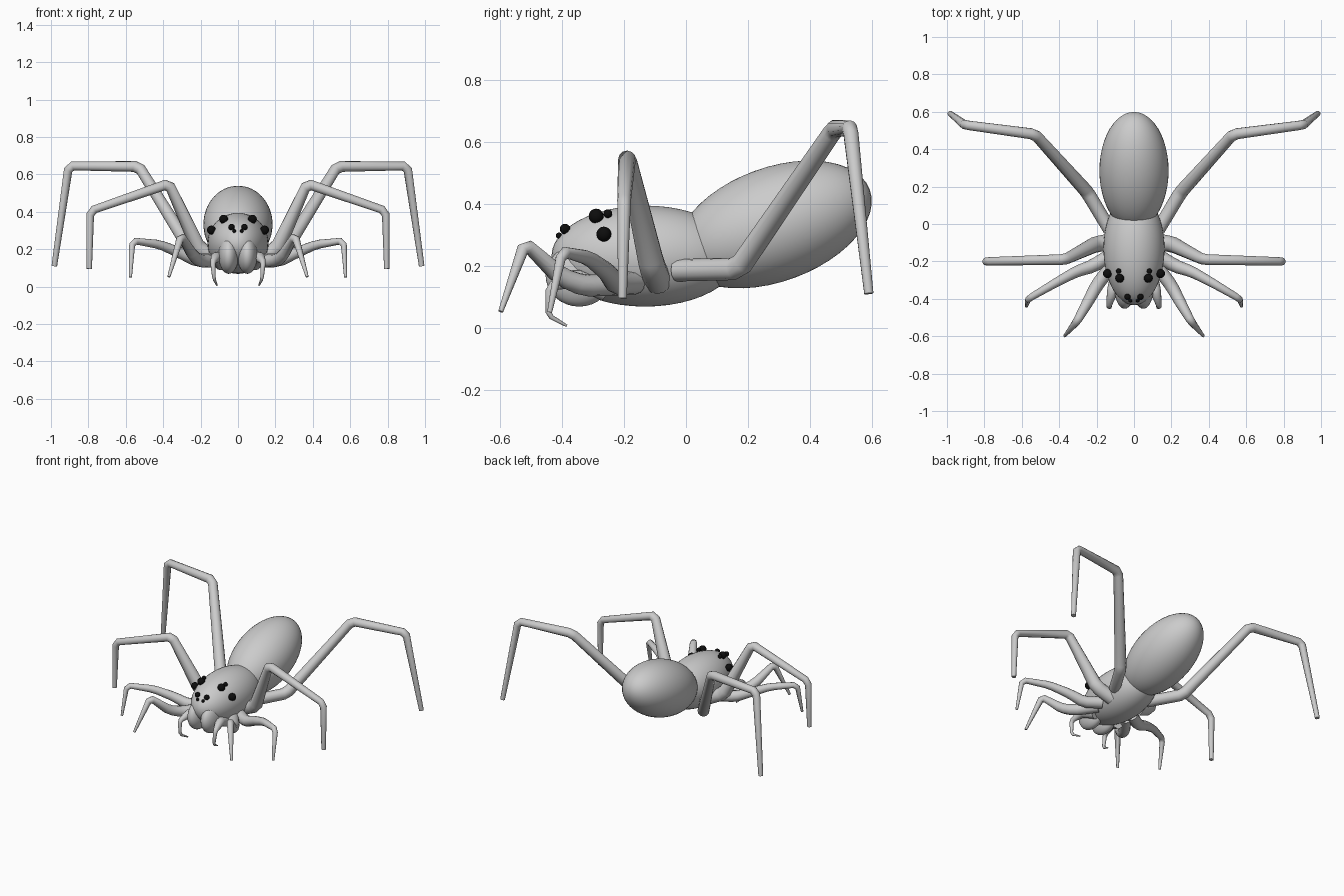
import bpy
from math import radians
from mathutils import Vector

if "Cube" in bpy.data.objects:
    bpy.data.objects.remove(bpy.data.objects["Cube"])


def ellipsoid(name, loc, radii, tilt=0, segs=48, rings=24):
    bpy.ops.mesh.primitive_uv_sphere_add(segments=segs, ring_count=rings, location=loc,
                                         rotation=(radians(tilt), 0, 0))
    ob = bpy.context.object
    ob.name = name
    ob.scale = radii
    bpy.ops.object.shade_smooth()
    return ob


def limb(name, points, side, bend=0.022):
    """Tapered tube through (x, y, z, radius) points with clipped corners."""
    pts = [Vector(p) for p in points]
    path = [pts[0]]
    for a, b, c in zip(pts, pts[1:], pts[2:]):
        for q in (a, c):
            length = (q.xyz - b.xyz).length
            path.append(b.lerp(q, min(bend / length, 0.3)))
    path.append(pts[-1])
    cu = bpy.data.curves.new(name, 'CURVE')
    cu.dimensions = '3D'
    cu.bevel_depth = 1
    cu.bevel_resolution = 4
    cu.use_fill_caps = True
    sp = cu.splines.new('POLY')
    sp.points.add(len(path) - 1)
    for p, v in zip(sp.points, path):
        p.co = (v.x * side, v.y, v.z, 1)
        p.radius = v.w
    ob = bpy.data.objects.new(name, cu)
    bpy.context.collection.objects.link(ob)
    bpy.ops.object.select_all(action='DESELECT')
    ob.select_set(True)
    bpy.context.view_layer.objects.active = ob
    bpy.ops.object.convert(target='MESH')
    bpy.ops.object.shade_smooth_by_angle(angle=radians(50))


# Body
ellipsoid("abdomen", (0, 0.285, 0.333), (0.185, 0.328, 0.184), 20)
ellipsoid("head_and_thorax", (0, -0.132, 0.231), (0.163, 0.302, 0.163))

limbs = {
    "front_leg": [(.11, -.21, .14, .036), (.20, -.33, .135, .035), (.24, -.405, .165, .031),
                  (.305, -.52, .272, .022), (.37, -.598, .052, .008)],
    "second_leg": [(.12, -.165, .145, .038), (.22, -.225, .14, .036), (.31, -.255, .18, .03),
                   (.42, -.315, .225, .024), (.565, -.40, .245, .018), (.575, -.44, .05, .008)],
    "third_leg": [(.10, -.09, .15, .045), (.21, -.11, .20, .043), (.37, -.19, .55, .029),
                  (.79, -.20, .405, .022), (.795, -.205, .095, .014)],
    "hind_leg": [(.13, -.03, .185, .036), (.25, .17, .19, .037), (.53, .48, .642, .03),
                 (.905, .53, .645, .025), (.982, .59, .11, .015)],
    "feeler": [(.09, -.26, .12, .035), (.115, -.36, .16, .03), (.135, -.44, .13, .014),
               (.128, -.445, .04, .009), (.112, -.385, .006, .004)],
}

# Eyes: x, y, z, radius
eyes = [(.142, -.265, .302, .024), (.077, -.29, .36, .024), (.082, -.252, .368, .014),
        (.035, -.39, .318, .017), (.02, -.41, .297, .01)]
black = bpy.data.materials.new("eye_black")
black.diffuse_color = (0.004, 0.004, 0.004, 1)
black.use_nodes = True
black.node_tree.nodes["Principled BSDF"].inputs["Base Color"].default_value = black.diffuse_color

for side, tag in ((1, "right"), (-1, "left")):
    for name, pts in limbs.items():
        limb(f"{tag}_{name}", pts, side, 0.012 if name == "feeler" else 0.022)
    # Jaw lobe
    ellipsoid(f"{tag}_jaw", (side * .05, -.345, .168), (.054, .108, .1), 0, 32, 16)
    for i, (x, y, z, r) in enumerate(eyes):
        e = ellipsoid(f"{tag}_eye_{i + 1}", (side * x, y, z), (r, r, r), 0, 16, 10)
        e.data.materials.append(black)
